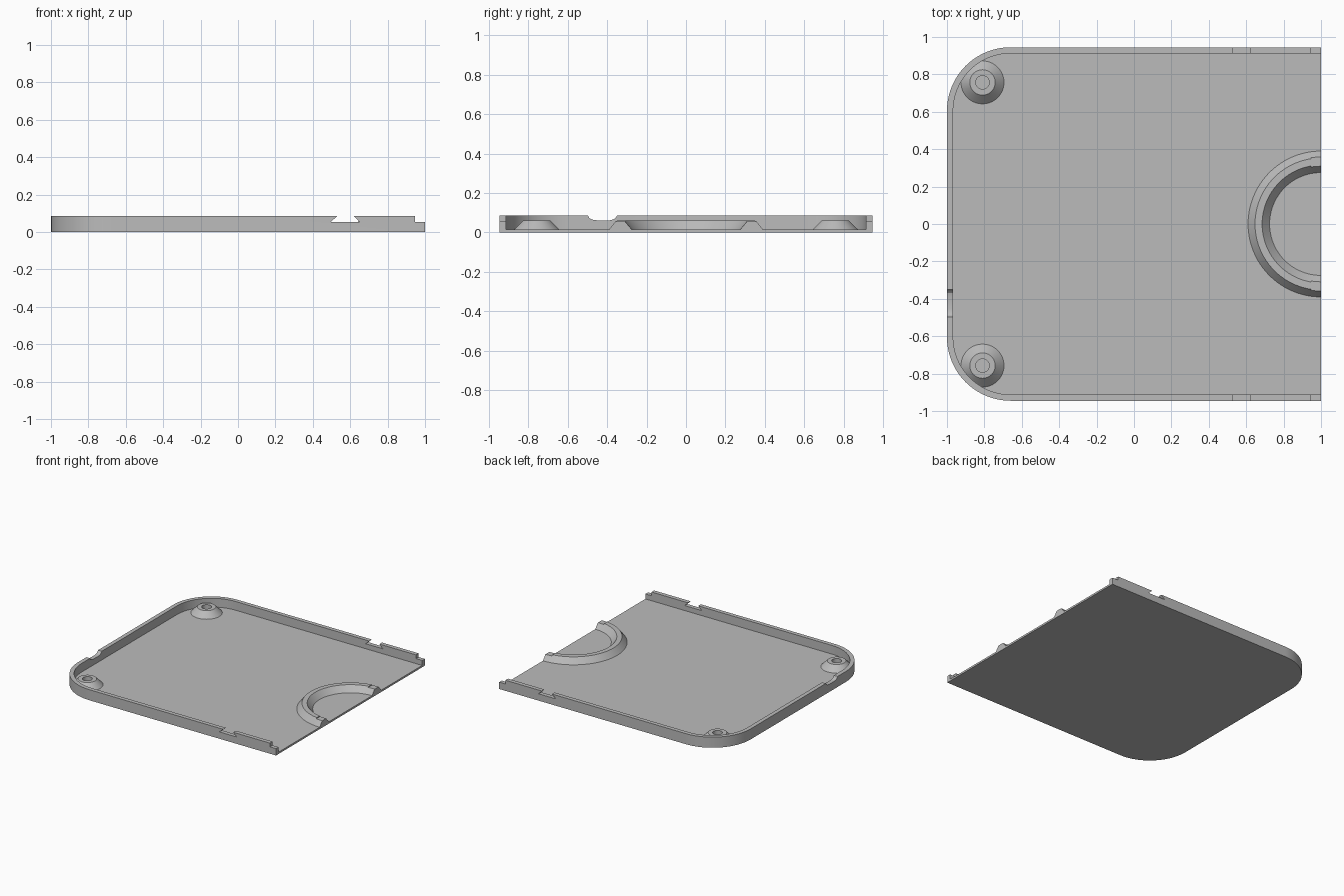
import bpy, bmesh
from math import sin, cos, pi, radians

if "Cube" in bpy.data.objects:
    bpy.data.objects.remove(bpy.data.objects["Cube"], do_unlink=True)

HALF_Y, FLOOR, RIM, STEP = 0.945, 0.015, 0.085, 0.055
WALL, CORNER = 0.033, 0.34

grey = bpy.data.materials.new("plain grey")
grey.use_nodes = True
grey.diffuse_color = (0.5, 0.5, 0.5, 1)
grey.node_tree.nodes["Principled BSDF"].inputs["Base Color"].default_value = (0.5, 0.5, 0.5, 1)


def finish(name, bm):
    bmesh.ops.recalc_face_normals(bm, faces=bm.faces)
    mesh = bpy.data.meshes.new(name)
    bm.to_mesh(mesh)
    bm.free()
    mesh.materials.append(grey)
    obj = bpy.data.objects.new(name, mesh)
    bpy.context.collection.objects.link(obj)
    return obj


def prism(name, points, axis, low, high):
    """Extrude a flat outline along one axis."""
    place = {"x": lambda a, b, t: (t, a, b),
             "y": lambda a, b, t: (a, t, b),
             "z": lambda a, b, t: (a, b, t)}[axis]
    bm = bmesh.new()
    rings = [[bm.verts.new(place(a, b, t)) for a, b in points] for t in (low, high)]
    for ring in rings:
        bm.faces.new(ring)
    for i in range(len(points)):
        j = (i + 1) % len(points)
        bm.faces.new((rings[0][i], rings[0][j], rings[1][j], rings[1][i]))
    return finish(name, bm)


def revolve(name, profile, centre, start, sweep, steps):
    """Turn a closed (radius, height) profile about a vertical axis."""
    cx, cy = centre
    bm = bmesh.new()
    full = sweep >= 2 * pi
    rings = []
    for k in range(steps if full else steps + 1):
        a = start + sweep * k / steps
        rings.append([bm.verts.new((cx + r * cos(a), cy + r * sin(a), z)) for r, z in profile])
    n = len(profile)
    for k in range(steps):
        p, q = rings[k], rings[(k + 1) % len(rings)]
        for i in range(n):
            j = (i + 1) % n
            bm.faces.new((p[i], p[j], q[j], q[i]))
    if not full:
        bm.faces.new(rings[0])
        bm.faces.new(rings[-1])
    bmesh.ops.remove_doubles(bm, verts=bm.verts, dist=1e-5)
    return finish(name, bm)


def cut(obj, cutter):
    mod = obj.modifiers.new("cut", "BOOLEAN")
    mod.operation, mod.solver, mod.object = "DIFFERENCE", "EXACT", cutter
    bpy.context.view_layer.objects.active = obj
    bpy.ops.object.modifier_apply(modifier=mod.name)


def outline(inset, right):
    """Tray plan: square at the right, rounded at the left."""
    y, r, cx = HALF_Y - inset, CORNER - inset, -1 + CORNER
    cy = HALF_Y - CORNER
    arc = [(cx - r * sin(t), cy + r * cos(t)) for t in (pi / 2 * i / 20 for i in range(21))]
    return [(right, y)] + arc + [(a, -b) for a, b in reversed(arc)] + [(right, -y)]


# Tray with a rim on three sides
tray = prism("tray", outline(0, 1), "z", 0, RIM)
hollow = prism("hollow_cutter", outline(WALL, 1.2), "z", FLOOR, 0.2)

# Dovetail slots in both long walls, lowered ends, and the cable notch at the left
slot = prism("slot_cutter", [(0.497, STEP), (0.65, STEP), (0.62, RIM), (0.62, 0.2),
                             (0.53, 0.2), (0.53, RIM)], "y", -1.2, 1.2)
end = prism("end_cutter", [(0.945, STEP), (1.2, STEP), (1.2, 0.2), (0.945, 0.2)], "y", -1.2, 1.2)
notch = prism("notch_cutter", [(-0.497, 0.2), (-0.497, RIM), (-0.49, 0.073), (-0.475, 0.065),
                               (-0.455, 0.062), (-0.385, 0.062), (-0.368, 0.066),
                               (-0.357, 0.075), (-0.35, RIM), (-0.35, 0.2)], "x", -1.2, -0.9)

# Half ring at the open edge
ring = revolve("half_ring", [(0.39, FLOOR), (0.353, 0.062), (0.315, 0.062), (0.275, FLOOR)],
               (1, 0), pi / 2, pi, 48)

for cutter in (hollow, slot, end, notch):
    cut(tray, cutter)
cut(ring, end)
for cutter in (hollow, slot, end, notch):
    bpy.data.objects.remove(cutter, do_unlink=True)

# Conical screw bosses with a blind hole
parts = [tray, ring]
for side, label in ((1, "back"), (-1, "front")):
    parts.append(revolve(label + "_boss",
                         [(0, 0.006), (0.115, 0.006), (0.115, FLOOR), (0.068, 0.062),
                          (0.036, 0.062), (0.036, 0.02), (0, 0.02)],
                         (-0.81, side * 0.757), 0, 2 * pi, 40))

# Smooth rounded surfaces, keep edges crisp
for obj in parts:
    bpy.ops.object.select_all(action="DESELECT")
    obj.select_set(True)
    bpy.context.view_layer.objects.active = obj
    bpy.ops.object.shade_smooth_by_angle(angle=radians(25))
